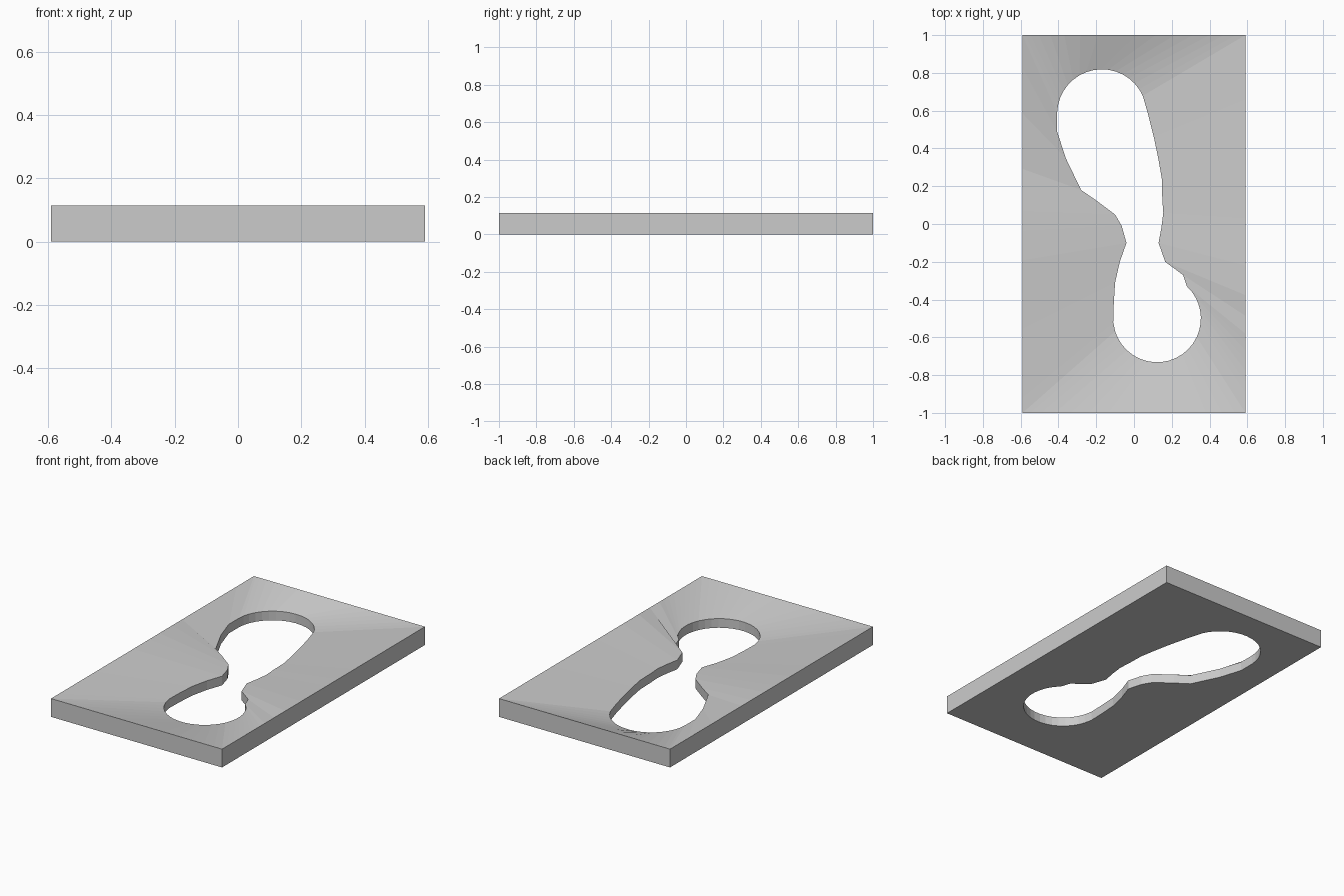
import bpy, bmesh
from math import cos, sin, radians

if "Cube" in bpy.data.objects:
    bpy.data.objects.remove(bpy.data.objects["Cube"])

W, L, H, LIP = 0.59, 1.0, 0.114, 0.057  # half width, half length, rim height, height at opening


def arc(cx, cy, r, a0, a1, n):
    return [(cx + r * cos(radians(a0 + (a1 - a0) * i / n)),
             cy + r * sin(radians(a0 + (a1 - a0) * i / n))) for i in range(n + 1)]


# Opening outline, counter-clockwise, split by the plate side it faces
right = arc(0.122, -0.5, 0.232, 335, 407, 8) + [
    (0.26, -0.27), (0.165, -0.2), (0.13, -0.1), (0.145, -0.02), (0.155, 0.06),
    (0.15, 0.13), (0.147, 0.24), (0.13, 0.34), (0.105, 0.46), (0.075, 0.58)]
top = arc(-0.17, 0.582, 0.237, 24, 178, 16)
left = [(-0.407, 0.49), (-0.362, 0.35), (-0.28, 0.18), (-0.2, 0.125), (-0.1, 0.05),
        (-0.065, -0.01), (-0.04, -0.1), (-0.075, -0.2), (-0.1, -0.31),
        (-0.107, -0.42), (-0.11, -0.52)]
bottom = arc(0.122, -0.5, 0.232, 197, 335, 14)[:-1]

# Matching rim point for every opening point
left = [top[-1]] + left
top = top[:-1]
corners = [(W, -L), (W, L), (-W, L), (-W, -L)]
sides = [right, top, left, bottom]
inner, outer = [], []
for k, side in enumerate(sides):
    axis = 1 if k % 2 == 0 else 0
    start, end = side[0][axis], sides[(k + 1) % 4][0][axis]
    c0, c1 = corners[k], corners[(k + 1) % 4]
    for p in side:
        t = (p[axis] - start) / (end - start)
        t = min(1, max(0, t))
        inner.append(p)
        outer.append((c0[0] + (c1[0] - c0[0]) * t, c0[1] + (c1[1] - c0[1]) * t))

# Plate: four loops swept round the cross-section
bm = bmesh.new()
loops = [[bm.verts.new((x, y, z)) for x, y in pts]
         for pts, z in ((outer, 0), (outer, H), (inner, LIP), (inner, 0))]
n = len(inner)
for a, b in zip(loops, loops[1:] + loops[:1]):
    for i in range(n):
        j = (i + 1) % n
        bm.faces.new((a[i], a[j], b[j], b[i]))
bmesh.ops.remove_doubles(bm, verts=bm.verts, dist=1e-5)
bmesh.ops.recalc_face_normals(bm, faces=bm.faces)
mesh = bpy.data.meshes.new("sloped_plate")
bm.to_mesh(mesh)
bm.free()
plate = bpy.data.objects.new("sloped_plate", mesh)
bpy.context.collection.objects.link(plate)
